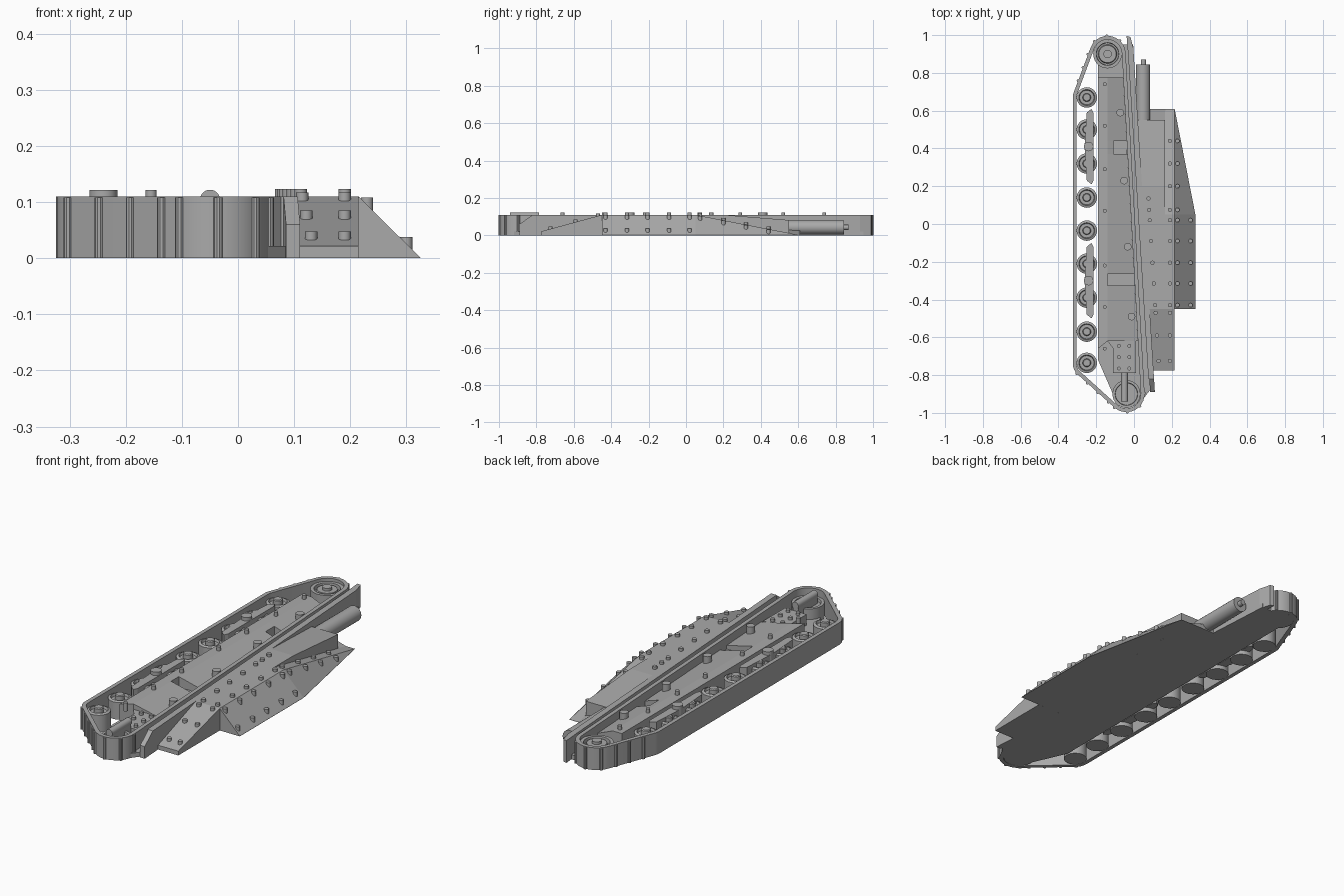
import bpy, bmesh, math
from mathutils import Vector, Matrix

cube = bpy.data.objects.get("Cube")
if cube:
    bpy.data.objects.remove(cube, do_unlink=True)

grey = bpy.data.materials.new("plain_grey")
grey.use_nodes = True
colour = (0.40, 0.40, 0.40, 1)
grey.diffuse_color = colour
grey.node_tree.nodes["Principled BSDF"].inputs["Base Color"].default_value = colour

H = 0.11  # main height


def finish(name, bm, smooth=False):
    bmesh.ops.recalc_face_normals(bm, faces=bm.faces)
    mesh = bpy.data.meshes.new(name)
    bm.to_mesh(mesh)
    bm.free()
    mesh.materials.append(grey)
    ob = bpy.data.objects.new(name, mesh)
    bpy.context.collection.objects.link(ob)
    if smooth:
        bpy.ops.object.select_all(action='DESELECT')
        ob.select_set(True)
        bpy.context.view_layer.objects.active = ob
        bpy.ops.object.shade_smooth_by_angle(angle=math.radians(35))
    return ob


def prism(name, pts, top, bottom=0.0):
    """Upright block over an outline; top is a height or a function of x, y."""
    bm = bmesh.new()
    height = top if callable(top) else (lambda x, y: top)
    lo = [bm.verts.new((x, y, bottom)) for x, y in pts]
    hi = [bm.verts.new((x, y, max(height(x, y), bottom + 0.001))) for x, y in pts]
    bm.faces.new(lo)
    bm.faces.new(hi)
    for i in range(len(pts)):
        j = (i + 1) % len(pts)
        bm.faces.new((lo[i], lo[j], hi[j], hi[i]))
    return finish(name, bm)


def lathe(name, x, y, profile, steps=28):
    """Turn a (radius, z) profile about an upright axis."""
    bm = bmesh.new()
    rings = [[bm.verts.new((x + r * math.cos(math.tau * k / steps),
                            y + r * math.sin(math.tau * k / steps), z))
              for k in range(steps)] for r, z in profile]
    for a, b in zip(rings, rings[1:]):
        for k in range(steps):
            m = (k + 1) % steps
            bm.faces.new((a[k], a[m], b[m], b[k]))
    bm.faces.new(rings[0])
    bm.faces.new(rings[-1])
    return finish(name, bm, True)


def post(name, x, y, r, z0, z1, steps=14):
    return lathe(name, x, y, [(r, z0), (r, z1)], steps)


def lying_cylinder(name, x, y0, y1, z, r):
    bm = bmesh.new()
    mat = Matrix.Translation((x, (y0 + y1) / 2, z)) @ Matrix.Rotation(math.pi / 2, 4, 'X')
    bmesh.ops.create_cone(bm, cap_ends=True, segments=28, radius1=r, radius2=r,
                          depth=y1 - y0, matrix=mat)
    return finish(name, bm, True)


def lerp(t, a, b):
    return a + (b - a) * min(max(t, 0), 1)


def fender_x(y):
    return 0.055 - 0.0625 * y


def track_x(y):
    return -0.014 - 0.0556 * y


# Track loop: tangent lines and arcs around four wheels
wheels = [(-0.04, -0.90, 0.096), (-0.14, 0.90, 0.096),
          (-0.25, 0.67, 0.074), (-0.25, -0.74, 0.074)]
normals = []
for i, (x, y, r) in enumerate(wheels):
    x2, y2, r2 = wheels[(i + 1) % 4]
    d = Vector((x2 - x, y2 - y))
    k = (r - r2) / d.length
    d.normalize()
    normals.append(d * k + Vector((d.y, -d.x)) * math.sqrt(1 - k * k))
outer, inner = [], []
for i, (x, y, r) in enumerate(wheels):
    a0 = math.atan2(normals[i - 1].y, normals[i - 1].x)
    a1 = math.atan2(normals[i].y, normals[i].x)
    sweep = (a1 - a0) % math.tau
    n = max(3, int(sweep / 0.2))
    for s in range(n + 1):
        a = a0 + sweep * s / n
        direction = Vector((math.cos(a), math.sin(a)))
        outer.append(Vector((x, y)) + direction * r)
        inner.append(Vector((x, y)) + direction * (r - 0.02))
bm = bmesh.new()
bands = [[bm.verts.new((p.x, p.y, z)) for p in loop]
         for loop, z in ((outer, 0), (outer, H), (inner, H), (inner, 0))]
for b in range(4):
    c, e = bands[b], bands[(b + 1) % 4]
    for k in range(len(c)):
        m = (k + 1) % len(c)
        bm.faces.new((c[k], c[m], e[m], e[k]))
finish("track_loop", bm, True)

# Track cleats around both ends
travel = 0
for k, p in enumerate(outer):
    q = outer[(k + 1) % len(outer)]
    if (q - p).length > 1:
        continue
    while travel < (q - p).length:
        c = p + (q - p).normalized() * travel
        if abs(c.y) > 0.74:
            post("track_cleat", c.x, c.y, 0.008, 0, H - 0.002, 10)
        travel += 0.075
    travel -= (q - p).length

# Floor under the hull side
prism("floor_plate", [(-0.19, -0.72), (-0.09, -0.95), (0.03, -0.95), (fender_x(-0.85), -0.85),
                      (fender_x(0.95), 0.95), (-0.10, 0.95), (-0.19, 0.86)], 0.022)

# Road wheels, drive sprocket and idler
for y in (0.67, 0.5, 0.32, 0.14, -0.035, -0.21, -0.39, -0.57, -0.735):
    lathe("road_wheel", -0.25, y, [(0.054, 0), (0.054, 0.085), (0.042, 0.09), (0.038, 0.078),
                                   (0.022, 0.078), (0.022, 0.1), (0.018, 0.104)])
lathe("drive_sprocket", -0.14, 0.90, [(0.076, 0), (0.076, 0.095), (0.06, 0.095), (0.058, 0.075),
                                      (0.05, 0.075), (0.046, 0.092), (0.022, 0.092), (0.022, 0.105)])
lathe("idler_wheel", -0.04, -0.90, [(0.074, 0), (0.074, 0.075), (0.06, 0.075), (0.058, 0.06)])

# Suspension bars linking wheel pairs
for y in (0.41, -0.30):
    prism("suspension_bar", [(-0.25, y - 0.18), (-0.225, y - 0.2), (-0.215, y - 0.18), (-0.215, y + 0.18),
                             (-0.225, y + 0.2), (-0.25, y + 0.18), (-0.262, y)], 0.105, 0.02)
    post("suspension_hub", -0.24, y, 0.025, 0.02, 0.122, 20)

# Hull side: level ledge and sloped panel with two recesses
prism("hull_ledge", [(-0.19, -0.66), (-0.14, -0.62), (-0.14, 0.775), (-0.19, 0.775)], 0.102)


def panel_z(x, y):
    return lerp((x + 0.14) / (track_x(y) + 0.14), 0.102, 0.068)


for y0, y1 in ((-0.62, -0.325), (-0.265, 0.37), (0.44, 0.775)):
    prism("sloped_panel", [(-0.14, y0), (track_x(y0), y0), (track_x(y1), y1), (-0.14, y1)], panel_z)
prism("recess_floor", [(-0.14, -0.325), (track_x(-0.3), -0.325), (track_x(-0.3), -0.265), (-0.14, -0.265)], 0.05)
prism("recess_floor", [(-0.11, 0.37), (track_x(0.4), 0.37), (track_x(0.4), 0.44), (-0.11, 0.44)], 0.045)
prism("recess_side", [(-0.14, 0.37), (-0.108, 0.37), (-0.108, 0.44), (-0.14, 0.44)], panel_z)
for y in (0.74, 0.52, 0.29, 0.07, -0.22, -0.44, -0.66):
    post("ledge_bolt", -0.155, y, 0.01, 0.08, 0.122)
for y in (0.59, 0.23, -0.12, -0.49):
    post("return_roller", track_x(y) - 0.026, y, 0.02, 0.04, 0.109, 18)

# Bolted front plate and tensioner
prism("front_plate", [(-0.11, -0.79), (0.01, -0.79), (0.01, -0.62), (-0.14, -0.62), (-0.11, -0.66)], 0.075)
for x in (-0.08, -0.025):
    for y in (-0.645, -0.705, -0.765):
        post("front_plate_bolt", x, y, 0.01, 0.06, 0.088)
prism("tensioner_mount", [(-0.065, -0.94), (-0.035, -0.94), (-0.035, -0.79), (-0.065, -0.79)], 0.1)
lying_cylinder("tensioner", -0.05, -0.94, -0.785, 0.104, 0.018)

# Fender rail with a lowered front tip
prism("fender", [(fender_x(y) - w, y) for y, w in
                 ((-0.82, 0.03), (-0.82, 0), (0.93, 0), (0.99, 0.012), (0.995, 0.032), (0.9, 0.03))], H)
prism("fender_tip", [(fender_x(y) - w, y) for y, w in
                     ((-0.89, 0.025), (-0.89, 0), (-0.82, 0), (-0.82, 0.025))],
      lambda x, y: lerp((y + 0.89) / 0.07, 0.06, H))

# Side sponson: front ramp, level top, rear box, rear slope
EDGE, LOW = 0.215, 0.325


def sponson_z(x, y):
    if x > EDGE + 0.001:
        return min(H * (LOW - x) / (LOW - EDGE), H) if y < 0.06 else \
            H * max(0, 1 - (y - 0.05) / 0.56 - (x - EDGE) / (LOW - EDGE))
    if y < -0.45:
        return lerp((y + 0.78) / 0.33, 0.02, H)
    if x > 0.165:
        return lerp((y - 0.05) / 0.56, H, 0)
    return lerp((y - 0.2) / 0.35, H, 0.082)


def strip(name, y0, y1, x_in, x_out):
    left = (lambda y: fender_x(y) - 0.002) if x_in is None else (lambda y: x_in)
    prism(name, [(left(y0), y0), (x_out, y0), (x_out, y1), (left(y1), y1)], sponson_z)


strip("sponson_front_ramp", -0.775, -0.4501, None, EDGE)
strip("sponson_top", -0.45, 0.05, None, EDGE)
strip("sponson_inner_top", 0.05, 0.2, None, 0.165)
strip("sponson_rear_box", 0.2, 0.55, None, 0.165)
strip("sponson_rear_slope", 0.05, 0.61, 0.1651, EDGE)
prism("sponson_rear_ledge", [(0.017, 0.55), (0.166, 0.55), (0.166, 0.61), (0.017, 0.61)],
      lambda x, y: 0.045 if x < 0.06 else lerp((y - 0.55) / 0.06, 0.012, 0))
prism("side_slope", [(EDGE, -0.45), (LOW, -0.45), (LOW, 0.05), (EDGE, 0.05)],
      lambda x, y: H * (LOW - x) / (LOW - EDGE))
prism("side_slope_rear", [(EDGE, 0.05), (LOW, 0.05), (EDGE, 0.61)],
      lambda x, y: H if x < 0.22 and y < 0.06 else 0)

# Rows of sponson bolts
rows = [0.02, -0.09, -0.205, -0.315, -0.43]
places = [(x, y) for x in (0.19, 0.23, 0.30) for y in rows]
places += [(x, y) for x in (0.19, 0.23) for y in (0.44, 0.32, 0.2, 0.075)]
places += [(fender_x(y) + 0.03, y) for y in rows + [0.075, 0.135]]
places += [(x, y) for y in (-0.47, -0.59, -0.725) for x in (fender_x(y) + 0.03, 0.19)]
for x, y in places:
    z = sponson_z(x, y)
    post("sponson_bolt", x, y, 0.011, max(0.001, z - 0.02), z + 0.013)

# Exhaust silencer at the rear
lying_cylinder("silencer", 0.048, 0.55, 0.845, 0.043, 0.038)
lying_cylinder("exhaust_pipe", 0.05, 0.84, 0.87, 0.043, 0.014)
